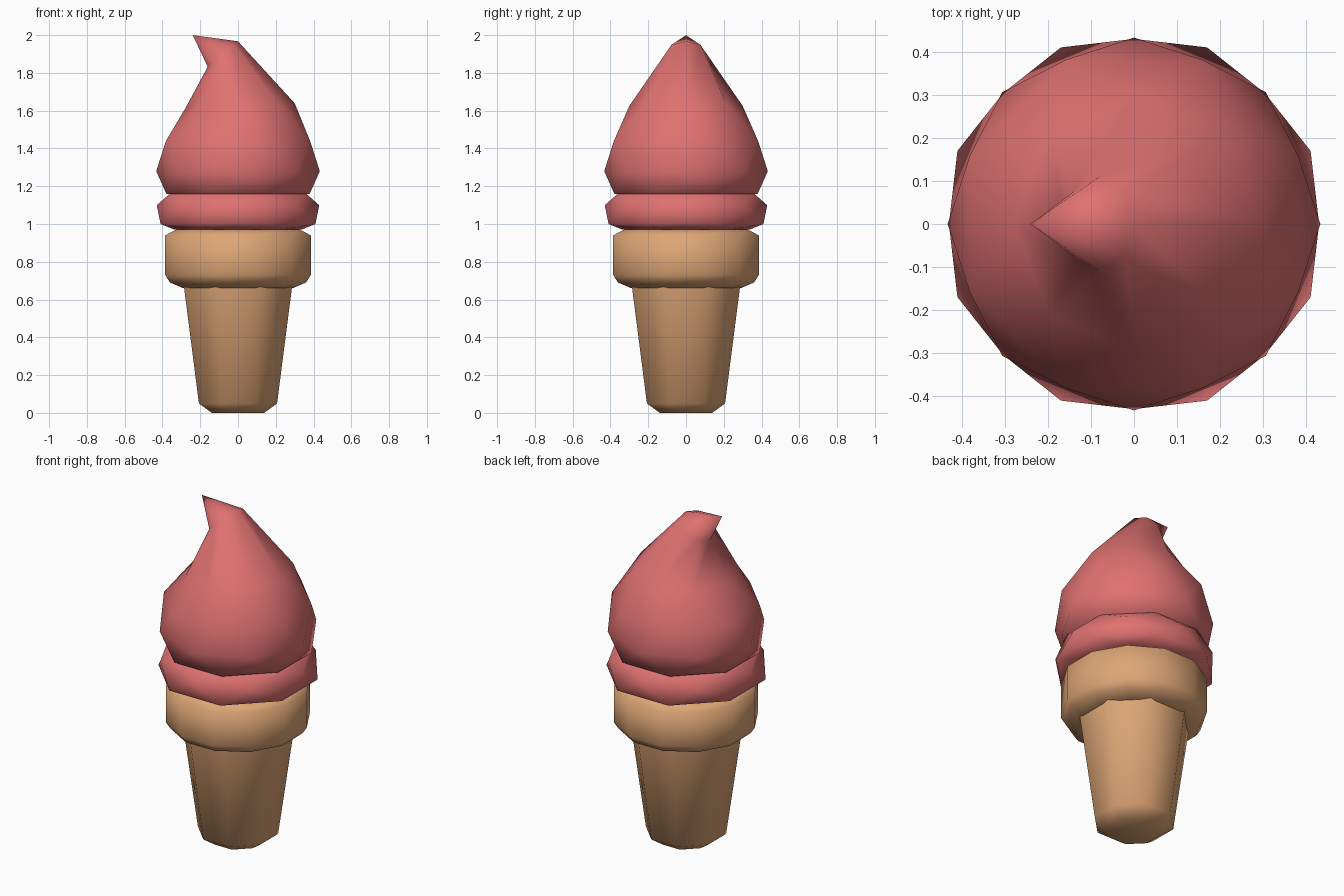
import bpy, bmesh, math

if "Cube" in bpy.data.objects:
    bpy.data.objects.remove(bpy.data.objects["Cube"])


def material(name, rgb):
    m = bpy.data.materials.new(name)
    m.diffuse_color = (*rgb, 1)
    m.use_nodes = True
    m.node_tree.nodes["Principled BSDF"].inputs["Base Color"].default_value = m.diffuse_color
    return m


def stack(name, sides, rings, mat, tip=None):
    """Loft rings (z, rx, phase in half steps, centre x, ry, slope of z along x)."""
    bm = bmesh.new()
    rows, phases = [], []
    for z, rx, phase, *extra in rings:
        cx, ry, slope = extra if extra else (0, rx, 0)
        row = []
        for i in range(sides):
            a = (i + phase / 2) * math.tau / sides
            dx = rx * math.cos(a)
            row.append(bm.verts.new((cx + dx, ry * math.sin(a), z + slope * dx)))
        rows.append(row)
        phases.append(phase)
    for k in range(len(rows) - 1):
        a, b = rows[k], rows[k + 1]
        for i in range(sides):
            j = (i + 1) % sides
            if phases[k] == phases[k + 1]:
                bm.faces.new((a[i], a[j], b[j], b[i]))
            else:  # staggered rings give a zigzag of triangles
                bm.faces.new((a[i], a[j], b[i]))
                bm.faces.new((a[j], b[j], b[i]))
    bm.faces.new(rows[0][::-1])
    if tip:
        t = bm.verts.new(tip)
        for i in range(sides):
            bm.faces.new((rows[-1][i], rows[-1][(i + 1) % sides], t))
    else:
        bm.faces.new(rows[-1])
    bmesh.ops.recalc_face_normals(bm, faces=bm.faces)
    me = bpy.data.meshes.new(name)
    bm.to_mesh(me)
    bm.free()
    me.materials.append(mat)
    ob = bpy.data.objects.new(name, me)
    bpy.context.collection.objects.link(ob)
    bpy.ops.object.select_all(action='DESELECT')
    ob.select_set(True)
    bpy.context.view_layer.objects.active = ob
    bpy.ops.object.shade_smooth_by_angle(angle=math.radians(75))
    return ob


wafer = material("wafer tan", (0.73, 0.38, 0.18))
pink = material("strawberry pink", (0.74, 0.165, 0.165))

# Tapered wafer stem
stack("cone_stem", 8, [(0, .15, 1), (.05, .224, 1), (.67, .31, 1)], wafer)

# Wider wafer cup with softened rims
stack("cone_cup", 12, [(.66, .30, 1), (.69, .373, 1), (.73, .399, 1),
                       (.94, .399, 1), (.97, .34, 1)], wafer)

# Lower roll of ice cream
stack("ice_cream_roll", 8, [(.97, .335, 0), (1.0, .444, 1),
                            (1.1, .43, 2), (1.165, .385, 3)], pink)

# Main swirl with its bent tip
stack("ice_cream_swirl", 8, [(1.16, .411, 1), (1.28, .433, 2), (1.44, .413, 3),
                             (1.625, .29, 4, .01, .30, .05),
                             (1.90, .08, 4, -.08, .11, .84)],
      pink, tip=(-.24, 0, 2.0))
